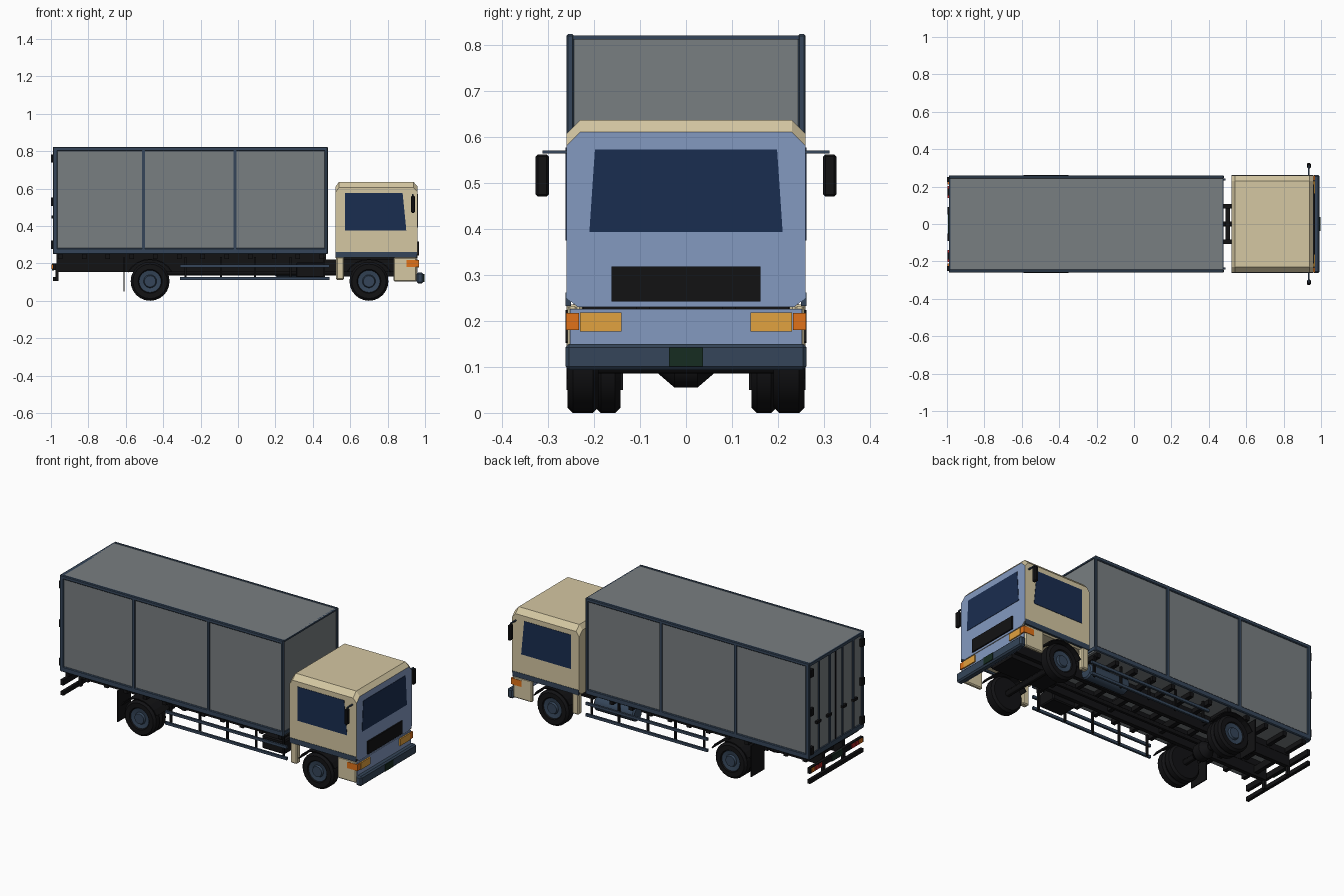
import bpy, bmesh, math

if "Cube" in bpy.data.objects:
    bpy.data.objects.remove(bpy.data.objects["Cube"])

def mat(name, r, g, b):
    m = bpy.data.materials.new(name)
    m.diffuse_color = (r, g, b, 1)
    m.use_nodes = True
    m.node_tree.nodes["Principled BSDF"].inputs["Base Color"].default_value = m.diffuse_color
    return m

CREAM = mat("cream", .66, .57, .36)
BLUE = mat("front_blue", .23, .32, .53)
GREY = mat("panel_grey", .19, .21, .22)
FRAME = mat("frame_blue", .035, .06, .1)
GLASS = mat("glass", .01, .026, .08)
BLACK = mat("black", .006, .006, .007)
AMBER = mat("amber", .75, .36, .05)
ORANGE = mat("orange", .75, .17, .01)
RED = mat("red", .5, .02, .02)
PLATE = mat("plate_green", .008, .025, .015)

def finish(name, bm, *mats):
    bmesh.ops.recalc_face_normals(bm, faces=bm.faces)
    me = bpy.data.meshes.new(name)
    bm.to_mesh(me)
    bm.free()
    for m in mats:
        me.materials.append(m)
    ob = bpy.data.objects.new(name, me)
    bpy.context.collection.objects.link(ob)
    return ob

def loft(name, rings, *mats, end=0):
    """Skin a list of equal point rings, capped at both ends; end = material of last cap."""
    bm = bmesh.new()
    vs = [[bm.verts.new(p) for p in r] for r in rings]
    n = len(vs[0])
    for a, b in zip(vs, vs[1:]):
        for i in range(n):
            bm.faces.new((a[i], a[(i + 1) % n], b[(i + 1) % n], b[i]))
    bm.faces.new(vs[0])
    bm.faces.new(vs[-1]).material_index = end
    return finish(name, bm, *mats)

def box(name, x, y, z, m, bevel=0):
    rings = [[(a, y[0], z[0]), (a, y[1], z[0]), (a, y[1], z[1]), (a, y[0], z[1])] for a in x]
    ob = loft(name, rings, m)
    if bevel:
        b = ob.modifiers.new("bevel", 'BEVEL')
        b.width, b.segments = bevel, 1
    return ob

def pair(name, x, y, z, m, bevel=0):
    box("left_" + name, x, y, z, m, bevel)
    box("right_" + name, x, (-y[1], -y[0]), z, m, bevel)

def lathe(name, cx, cz, prof, m, axis='y', n=24):
    """Rings of (radius, position along axis) round an axis."""
    rings = []
    for r, t in prof:
        ring = []
        for i in range(n):
            a = 2 * math.pi * i / n
            u, w = r * math.cos(a), r * math.sin(a)
            ring.append((cx + u, t, cz + w) if axis == 'y' else (t, cx + u, cz + w))
        rings.append(ring)
    ob = loft(name, rings, m)
    for p in ob.data.polygons:
        p.use_smooth = True
    ob.data.set_sharp_from_angle(angle=math.radians(30))
    return ob

# cargo box: grey body with a dark frame
box("cargo_body", (-.982, .474), (-.253, .253), (.25, .82), GREY)
pair("top_rail", (-.99, .48), (.243, .26), (.8, .823), FRAME, .004)
pair("bottom_rail", (-.99, .48), (.245, .26), (.25, .282), FRAME, .004)
pair("front_post", (.462, .48), (.243, .26), (.25, .82), FRAME, .004)
pair("rear_post", (-.99, -.965), (.24, .26), (.25, .82), FRAME, .004)
for i, x in enumerate((-.505, -.015)):
    pair(f"side_post_{i}", (x - .008, x + .008), (.25, .26), (.27, .81), FRAME)
for n, z in (("top", (.803, .82)), ("bottom", (.25, .278))):
    box(f"rear_{n}_sill", (-.99, -.97), (-.25, .25), z, FRAME)
    box(f"front_{n}_sill", (.465, .479), (-.25, .25), (z[0] + .008, z[1]), FRAME)

# rear doors: seam, locking rods, handles and hinges
box("door_seam", (-.986, -.98), (-.004, .004), (.275, .81), BLACK)
for i, y in enumerate((.06, .16)):
    pair(f"lock_rod_{i}", (-.99, -.98), (y - .005, y + .005), (.265, .81), FRAME)
    pair(f"rod_handle_{i}", (-.996, -.98), (y - .008, y + .03), (.44, .455), BLACK)
for i, z in enumerate((.3, .53, .76)):
    pair(f"hinge_{i}", (-.999, -.98), (.225, .252), (z - .022, z + .022), BLACK)

# chassis: rails, cross bearers and long bearers
pair("chassis_rail", (-.97, .93), (.082, .106), (.155, .222), BLACK)
pair("long_bearer", (-.97, .47), (.08, .108), (.215, .252), BLACK)
for i in range(12):
    x = -.95 + i * .127
    box(f"cross_bearer_{i}", (x - .012, x + .012), (-.245, .245), (.224, .252), BLACK)
for i, x in enumerate((-.9, -.65, -.25, .1, .5)):
    box(f"chassis_cross_{i}", (x - .012, x + .012), (-.09, .09), (.17, .21), BLACK)
box("engine", (.55, .9), (-.08, .08), (.13, .23), BLACK)
lathe("drive_shaft", 0, .15, [(.014, -.45), (.014, .56)], BLACK, 'x', 12)
lathe("differential", -.47, .105, [(.02, -.06), (.05, -.025), (.05, .025), (.02, .06)], BLACK, n=16)

# wheels: single front, twin rear, with dished rims
def wheel(name, x, y0, y1, s):
    R = .104
    b = .012
    lathe(name + "_tyre", x, .104, [(R - b, s * y0), (R, s * (y0 + b)), (R, s * (y1 - b)),
                                    (R - b, s * y1), (.064, s * y1), (.058, s * (y1 - .012))], BLACK)
    lathe(name + "_rim", x, .104, [(.059, s * (y1 - .016)), (.059, s * (y1 - .006)),
                                   (.035, s * (y1 - .01)), (.03, s * (y1 + .001))], FRAME)

for side, s in (("left", 1), ("right", -1)):
    wheel(side + "_front", .7, .19, .258, s)
    wheel(side + "_rear_outer", -.47, .2, .256, s)
    wheel(side + "_rear_inner", -.47, .142, .197, s)
for n, x in (("front", .7), ("rear", -.47)):
    lathe(n + "_axle", x, .104, [(.018, -.22), (.018, .22)], BLACK, n=12)

# mudguards: shallow arcs over the wheels, and rear mud flaps
for n, x, y in (("front", .7, .18), ("rear", -.47, .14)):
    for side, s in (("left", 1), ("right", -1)):
        rings = []
        for i in range(9):
            a = math.radians(25 + 130 * i / 8)
            c, d = math.cos(a), math.sin(a)
            q = [(r, yy) for r, yy in ((.114, y), (.114, .262), (.12, .262), (.12, y))]
            rings.append([(x + r * 1.1 * c, s * yy, .104 + r * d) for r, yy in q])
        loft(f"{side}_{n}_mudguard", rings, BLACK)
pair("mud_flap", (-.613, -.607), (.137, .26), (.05, .235), BLACK)

# side guards, fuel tank and battery box
for i, z in enumerate((.118, .185)):
    pair(f"guard_rail_{i}", (-.31, .49), (.232, .244), (z - .008, z + .008), FRAME)
for i, x in enumerate((-.28, -.09, .09, .28, .46)):
    pair(f"guard_post_{i}", (x - .005, x + .005), (.222, .234), (.11, .235), BLACK)
lathe("fuel_tank", .165, .17, [(.036, .2), (.044, .208), (.044, .457), (.036, .465)], FRAME, 'x', 16)
box("battery_box", (.31, .46), (-.22, -.106), (.125, .205), BLACK, .006)

# rear underrun bar, lamp bar and lamps
box("underrun_bar", (-.99, -.972), (-.25, .25), (.105, .128), BLACK)
box("lamp_bar", (-.99, -.972), (-.25, .25), (.165, .198), BLACK)
pair("underrun_bracket", (-.975, -.96), (.085, .103), (.105, .2), BLACK)
for i, (y, m) in enumerate(((.14, RED), (.175, RED), (.21, ORANGE))):
    pair(f"tail_lamp_{i}", (-.996, -.985), (y, y + .027), (.17, .193), m)
box("rear_plate", (-.994, -.985), (-.05, .05), (.163, .2), PLATE)

# cab: lofted sections with sloped roof edges, blue front cap
def section(x, h):
    half = [(.235, .23), (.26, .25), (.26, h - .03), (.23, h)]
    return [(x, y, z) for y, z in half] + [(x, -y, z) for y, z in reversed(half)]

loft("cab", [section(.52, .608), section(.54, .636), section(.938, .636), section(.961, .61)],
     CREAM, BLUE, end=1)
pair("cab_side_sill", (.522, .958), (.25, .262), (.232, .262), FRAME)

# windscreen and side windows
def pane(name, pts, thick):
    loft(name, [pts, [tuple(a + b for a, b in zip(p, thick)) for p in pts]], GLASS)

pane("windscreen", [(.955, -.21, .393), (.955, .21, .393), (.955, .198, .572), (.955, -.198, .572)], (.008, 0, 0))
for side, s in (("left", 1), ("right", -1)):
    pane(side + "_window", [(.573, s * .255, .375), (.9, s * .255, .375), (.88, s * .255, .577),
                            (.573, s * .255, .577)], (0, s * .007, 0))

# lower front: panel, corner panels, steps and bumper
box("lower_front_panel", (.945, .961), (-.252, .252), (.105, .226), BLUE)
pair("corner_panel", (.832, .956), (.235, .258), (.103, .232), CREAM, .006)
pair("cab_step", (.525, .568), (.225, .26), (.112, .236), CREAM, .006)
box("bumper", (.955, .992), (-.262, .262), (.093, .15), FRAME, .008)
box("front_plate", (.988, .996), (-.037, .037), (.101, .142), PLATE)
box("grille", (.955, .969), (-.162, .162), (.242, .318), BLACK)
pair("headlight", (.955, .969), (.14, .23), (.177, .218), AMBER)
pair("indicator", (.9, .968), (.232, .2605), (.18, .217), ORANGE)

# mirrors on arms
pair("mirror_arm", (.931, .939), (.225, .312), (.564, .57), FRAME)
pair("mirror", (.925, .945), (.298, .327), (.47, .562), BLACK, .005)
